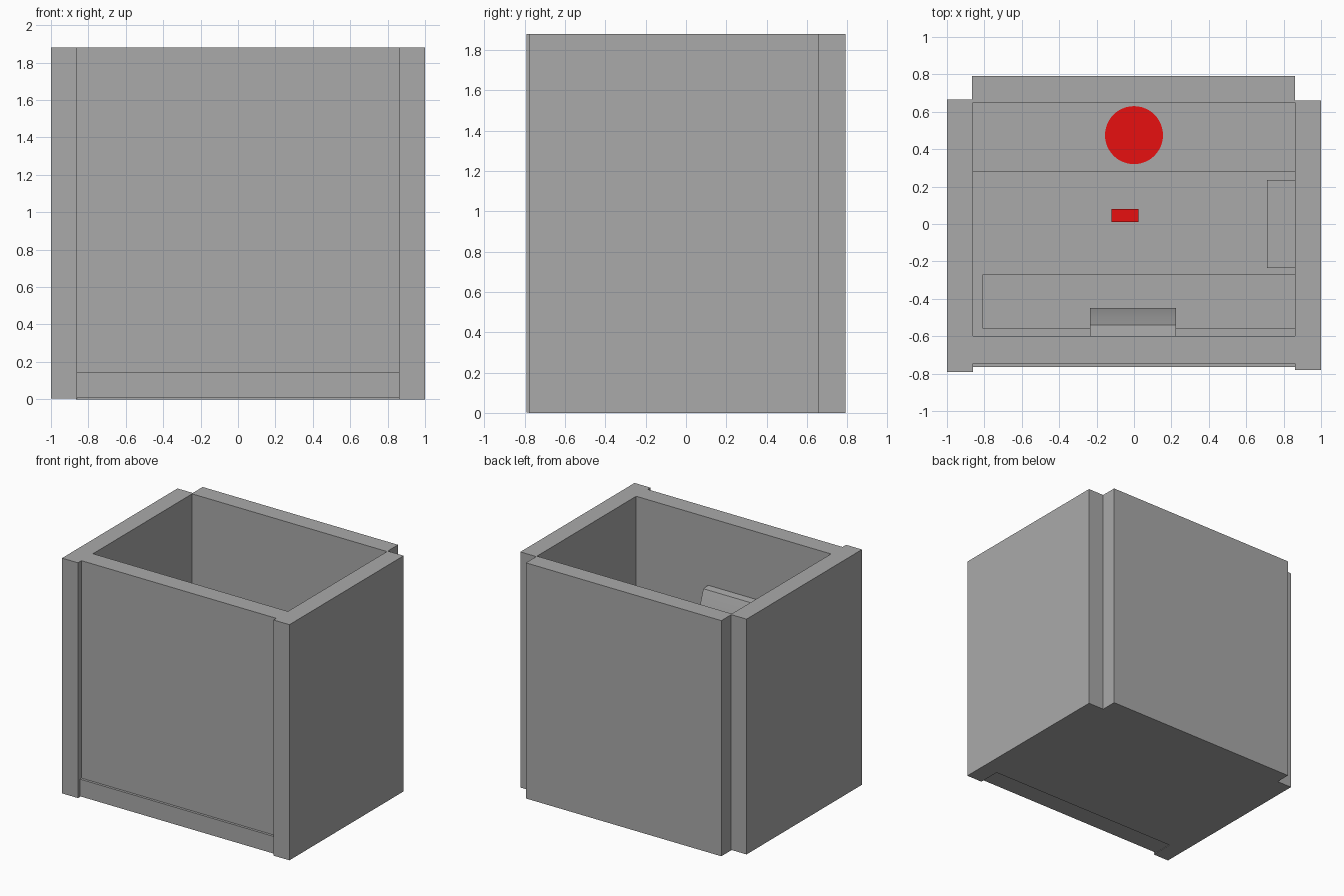
import bpy, bmesh, math

cube = bpy.data.objects.get("Cube")
if cube:
    bpy.data.objects.remove(cube, do_unlink=True)


def material(name, colour):
    m = bpy.data.materials.new(name)
    m.use_nodes = True
    m.diffuse_color = colour
    m.node_tree.nodes["Principled BSDF"].inputs["Base Color"].default_value = colour
    return m


grey = material("plain grey", (0.4, 0.4, 0.4, 1))
red = material("signal red", (0.8, 0.005, 0.005, 1))


def add_object(name, bm, mat):
    bmesh.ops.recalc_face_normals(bm, faces=bm.faces)
    mesh = bpy.data.meshes.new(name)
    bm.to_mesh(mesh)
    bm.free()
    mesh.materials.append(mat)
    obj = bpy.data.objects.new(name, mesh)
    bpy.context.collection.objects.link(obj)
    return obj


def box(name, x, y, z, mat=grey):
    bm = bmesh.new()
    bmesh.ops.create_cube(bm, size=1)
    for v in bm.verts:
        v.co = [sum(r) / 2 + c * (r[1] - r[0]) for r, c in zip((x, y, z), v.co)]
    return add_object(name, bm, mat)


TOP, FLOOR = 1.88, 0.145
INNER = 0.86

# Room shell: floor, sill and four walls with stepped corners
box("floor", (-INNER, INNER), (-0.60, 0.65), (0, FLOOR))
box("front_sill", (-INNER, INNER), (-0.765, -0.60), (0.008, FLOOR))
box("front_wall", (-INNER, INNER), (-0.745, -0.60), (FLOOR, TOP))
box("back_wall", (-0.865, INNER), (0.65, 0.79), (0, TOP))
box("right_wall", (-1, -INNER), (-0.79, 0.665), (0.003, TOP))
box("left_wall", (INNER, 1), (-0.78, 0.66), (0, TOP))

# Furniture
box("back_counter", (-INNER, INNER), (0.28, 0.65), (FLOOR, 0.60))
box("front_bench", (-0.81, INNER), (-0.56, -0.27), (FLOOR, 0.45))
box("side_shelf", (0.71, INNER), (-0.235, 0.235), (FLOOR, 0.75))
box("red_box", (-0.12, 0.025), (0.01, 0.08), (FLOOR, 0.19), red)

# Flat disc on the counter
bm = bmesh.new()
bmesh.ops.create_cone(bm, cap_ends=True, segments=48, radius1=0.155, radius2=0.155, depth=0.006)
bmesh.ops.translate(bm, verts=bm.verts, vec=(0, 0.475, 0.603))
add_object("red_disc", bm, red)

# Wall unit with a curved front, extruded along x
profile = [(-0.60, 1.34), (-0.54, 1.335), (-0.50, 1.225), (-0.47, 1.11), (-0.45, 0.98), (-0.60, 0.98)]
bm = bmesh.new()
face = bm.faces.new([bm.verts.new((-0.235, y, z)) for y, z in profile])
ext = bmesh.ops.extrude_face_region(bm, geom=[face])
moved = [g for g in ext["geom"] if isinstance(g, bmesh.types.BMVert)]
bmesh.ops.translate(bm, verts=moved, vec=(0.46, 0, 0))
unit = add_object("wall_unit", bm, grey)
bpy.ops.object.select_all(action="DESELECT")
unit.select_set(True)
bpy.context.view_layer.objects.active = unit
bpy.ops.object.shade_smooth_by_angle(angle=math.radians(30))
